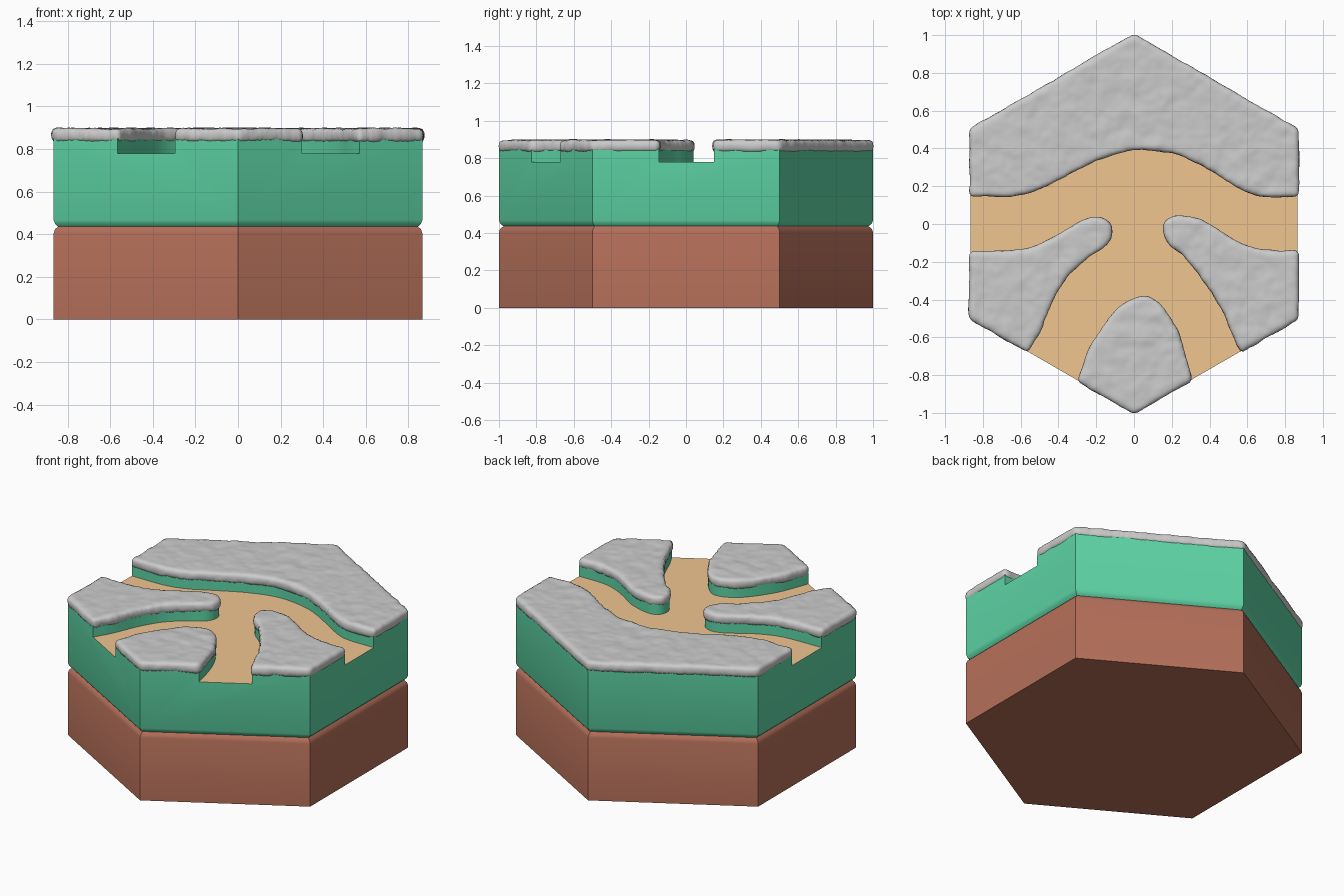
import bpy, bmesh, math
from mathutils import Vector

if "Cube" in bpy.data.objects:
    bpy.data.objects.remove(bpy.data.objects["Cube"])


def material(name, rgb):
    m = bpy.data.materials.new(name)
    m.diffuse_color = (*rgb, 1)
    m.use_nodes = True
    m.node_tree.nodes["Principled BSDF"].inputs["Base Color"].default_value = m.diffuse_color
    return m


GREEN = material("grass_green", (0.11, 0.66, 0.38))
BROWN = material("soil_brown", (0.46, 0.16, 0.10))
TAN = material("path_tan", (0.88, 0.56, 0.28))


def hexagon(r):
    return [(r * math.sin(math.radians(60 * i)), r * math.cos(math.radians(60 * i))) for i in range(6)]


def loft(name, rings, mat=None):
    """Closed solid through rings of (outline, z)."""
    bm = bmesh.new()
    loops = [[bm.verts.new((x, y, z)) for x, y in pts] for pts, z in rings]
    n = len(loops[0])
    for a, b in zip(loops, loops[1:]):
        for i in range(n):
            j = (i + 1) % n
            bm.faces.new((a[i], a[j], b[j], b[i]))
    bm.faces.new(loops[0])
    bm.faces.new(loops[-1])
    bmesh.ops.recalc_face_normals(bm, faces=bm.faces)
    me = bpy.data.meshes.new(name)
    bm.to_mesh(me)
    bm.free()
    if mat:
        me.materials.append(mat)
    ob = bpy.data.objects.new(name, me)
    bpy.context.collection.objects.link(ob)
    return ob


def soften(me):
    me.shade_smooth()
    me.set_sharp_from_angle(angle=math.radians(30))


def spline(pts, steps=4):
    """Catmull-Rom curve through the points."""
    p = [Vector(q) for q in pts]
    p = [2 * p[0] - p[1]] + p + [2 * p[-1] - p[-2]]
    out = []
    for i in range(1, len(p) - 2):
        a, b, c, d = p[i - 1:i + 3]
        for s in range(steps):
            t = s / steps
            q = 0.5 * (2 * b + (c - a) * t + (2 * a - 5 * b + 4 * c - d) * t * t
                       + (3 * b - a - 3 * c + d) * t ** 3)
            out.append((q.x, q.y))
    return out + [tuple(p[-2])]


# Path banks
H = 0.866
north = spline([(-H, .152), (-.64, .155), (-.5, .19), (-.38, .25), (-.2, .34), (-.05, .39), (.07, .40),
                (.22, .375), (.35, .32), (.5, .23), (.61, .17), (.7, .15), (H, .15)])
east = spline([(H, -.145), (.7, -.145), (.6, -.12), (.5, -.07), (.4, -.005), (.3, .03), (.22, .04),
               (.17, .01), (.16, -.05), (.2, -.11), (.28, -.18), (.38, -.31), (.47, -.45),
               (.525, -.58), (.57, -.671)])
south = spline([(.30, -.827), (.27, -.7), (.23, -.58), (.17, -.47), (.1, -.40), (.05, -.388), (0, -.40),
                (-.07, -.44), (-.15, -.53), (-.22, -.64), (-.27, -.76), (-.295, -.83)])
west = spline([(-.565, -.674), (-.5, -.56), (-.43, -.40), (-.35, -.27), (-.24, -.17), (-.15, -.11),
               (-.122, -.05), (-.14, .005), (-.2, .032), (-.27, .015), (-.35, -.03), (-.45, -.09),
               (-.6, -.14), (-H, -.15)])


def out(p, dx, dy):
    return (p[0] + dx, p[1] + dy)


# Soil: lower hexagonal slab with a softened upper rim
soil = loft("soil_base", [(hexagon(r), z) for r, z in
                          [(1, 0), (1, .405), (.993, .422), (.975, .437)]], BROWN)
soften(soil.data)

# Grass: upper slab, path carved out of the top
grass = loft("grass_block", [(hexagon(r), z) for r, z in
                             [(.975, .435), (.993, .45), (1, .467), (1, .85)]], GREEN)
outline = ([out(north[0], -.1, 0)] + north + [out(north[-1], .1, 0), out(east[0], .1, 0)] + east
           + [out(east[-1], .05, -.0866), out(south[0], .05, -.0866)] + south
           + [out(south[-1], -.05, -.0866), out(west[0], -.05, -.0866)] + west
           + [out(west[-1], -.1, 0)])
cutter = loft("path_cutter", [(outline, .78), (outline, 1.0)], GREEN)
cutter.hide_render = True
cut = grass.modifiers.new("path", 'BOOLEAN')
cut.operation = 'DIFFERENCE'
cut.solver = 'EXACT'
cut.object = cutter
bpy.context.view_layer.update()
carved = bpy.data.meshes.new_from_object(grass.evaluated_get(bpy.context.evaluated_depsgraph_get()))
grass.modifiers.clear()
grass.data = carved
bpy.data.objects.remove(cutter)
carved.materials.clear()
carved.materials.append(GREEN)
carved.materials.append(TAN)
for f in carved.polygons:
    f.material_index = int(f.normal.z > .9 and abs(f.center.z - .78) < .01)
soften(carved)

# Snow: soft, slightly lumpy pads on each raised area
lumps = bpy.data.textures.new("lumps", 'CLOUDS')
lumps.noise_scale = 0.09
pads = {
    "snow_back": north + [(H, .5), (0, 1), (-H, .5)],
    "snow_right": east + [(H, -.5)],
    "snow_front": south + [(0, -1)],
    "snow_left": west + [(-H, -.5)],
}
for name, pts in pads.items():
    pad = loft(name, [(pts, .838), (pts, .890)])
    rm = pad.modifiers.new("remesh", 'REMESH')
    rm.mode = 'VOXEL'
    rm.voxel_size = 0.013
    rm.use_smooth_shade = True
    sm = pad.modifiers.new("round", 'SMOOTH')
    sm.factor = 0.5
    sm.iterations = 5
    dp = pad.modifiers.new("lumps", 'DISPLACE')
    dp.texture = lumps
    dp.texture_coords = 'LOCAL'
    dp.strength = 0.014
    dp.mid_level = 0.0
